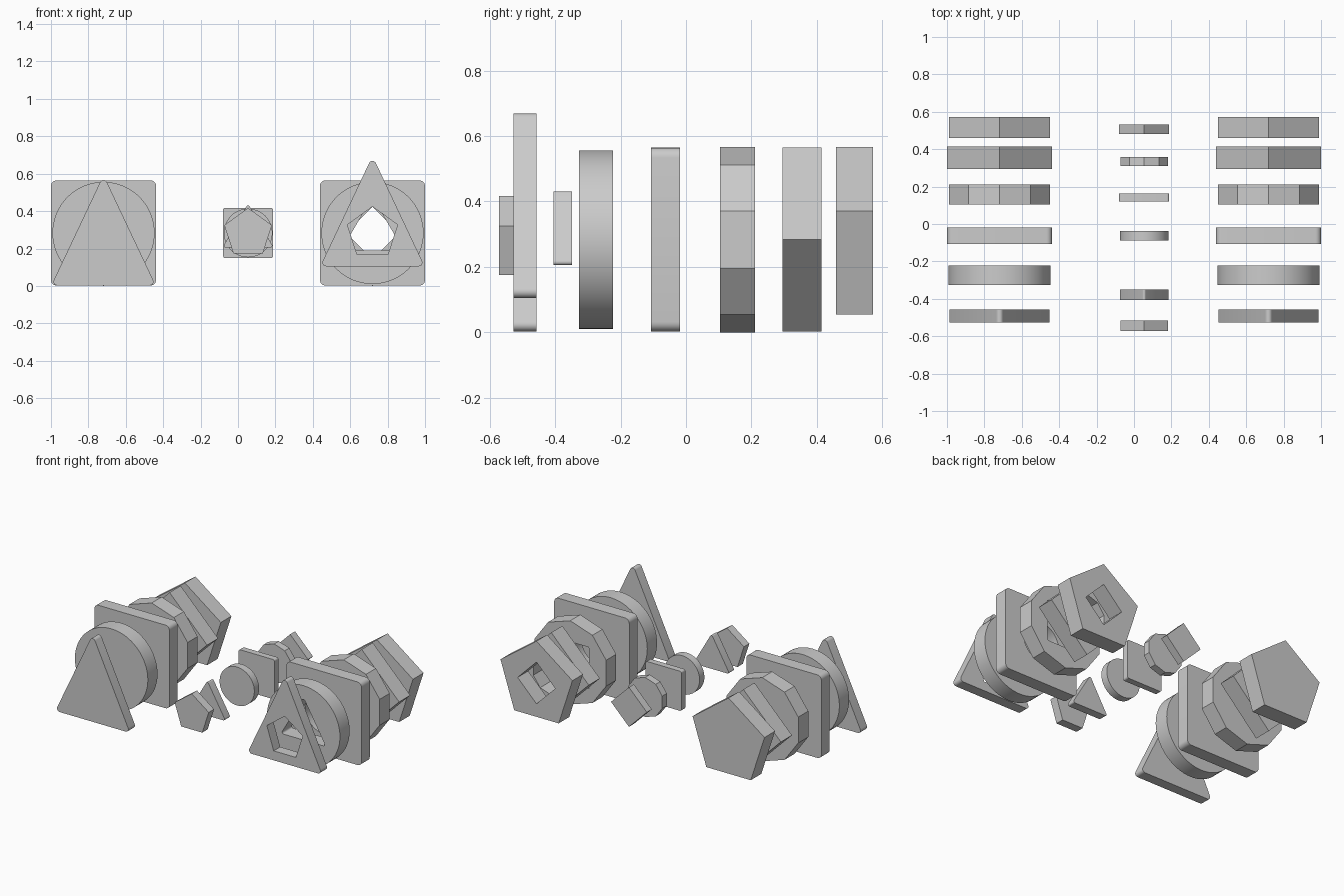
import bpy
from math import sin, cos, tan, pi
from mathutils import Vector

if "Cube" in bpy.data.objects:
    bpy.data.objects.remove(bpy.data.objects["Cube"])

CZ = 0.283  # shared centre height


def regular(n, r):
    """Regular polygon with one corner pointing up."""
    return [Vector((r * sin(2 * pi * i / n), r * cos(2 * pi * i / n))) for i in range(n)]


def rounded(pts, r, steps=6):
    """Round every corner of a convex polygon with radius r."""
    out, n = [], len(pts)
    for i, p in enumerate(pts):
        a = (pts[i - 1] - p).normalized()
        b = (pts[(i + 1) % n] - p).normalized()
        half = a.angle(b) / 2
        c = p + (a + b).normalized() * (r / sin(half))
        start = p + a * (r / tan(half)) - c
        end = p + b * (r / tan(half)) - c
        sweep = pi - 2 * half
        for k in range(steps + 1):
            t = k / steps
            out.append(c + (start * sin((1 - t) * sweep) + end * sin(t * sweep)) / sin(sweep))
    return out


def square(h, r):
    return rounded([Vector(p) for p in ((-h, -h), (-h, h), (h, h), (h, -h))], r)


def triangle(half, bottom, top, r):
    return rounded([Vector((-half, bottom)), Vector((0, top)), Vector((half, bottom))], r)


def plate(name, outline, x, y0, y1, hole=None, dz=0.0):
    """Upright plate from y0 to y1, optionally with a hole through it."""
    cu = bpy.data.curves.new(name, 'CURVE')
    cu.dimensions = '2D'
    cu.fill_mode = 'BOTH'
    cu.extrude = (y1 - y0) / 2
    loops = [[p + Vector((0, dz)) for p in outline]] + ([hole] if hole else [])
    for pts in loops:
        s = cu.splines.new('POLY')
        s.points.add(len(pts) - 1)
        for sp, p in zip(s.points, pts):
            sp.co = (p.x, p.y, 0, 1)
        s.use_cyclic_u = True
    ob = bpy.data.objects.new(name, cu)
    ob.location = (x, (y0 + y1) / 2, CZ)
    ob.rotation_euler = (pi / 2, 0, 0)
    bpy.context.collection.objects.link(ob)
    bpy.ops.object.select_all(action='DESELECT')
    bpy.context.view_layer.objects.active = ob
    ob.select_set(True)
    bpy.ops.object.convert(target='MESH')
    bpy.ops.object.shade_smooth_by_angle(angle=0.4)


# Large plates: name, outline, y range, hole outline, lift of the holed copy
large = [
    ("triangle", triangle(0.279, -0.28, 0.31, 0.02), -0.527, -0.457, regular(5, 0.141), 0.102),
    ("disc", regular(64, 0.273), -0.327, -0.223, triangle(0.168, -0.095, 0.192, 0.012), 0),
    ("square", square(0.281, 0.03), -0.107, -0.019, regular(48, 0.138), 0),
    ("decagon", regular(10, 0.283), 0.104, 0.211, square(0.141, 0.01), 0),
    ("diamond", regular(4, 0.281), 0.295, 0.414, regular(10, 0.141), 0),
    ("pentagon", regular(5, 0.283), 0.459, 0.572, regular(4, 0.141), 0),
]
for name, outline, y0, y1, hole, lift in large:
    plate("solid_" + name, outline, -0.719, y0, y1)
    plate("holed_" + name, outline, 0.719, y0, y1, hole, lift)

# Small pieces that match the holes
small = [
    ("pentagon", regular(5, 0.134), -0.572, -0.515),
    ("triangle", triangle(0.137, -0.078, 0.157, 0.01), -0.405, -0.349),
    ("disc", regular(48, 0.13), -0.088, -0.037),
    ("square", square(0.134, 0.012), 0.121, 0.163),
    ("decagon", regular(10, 0.134), 0.31, 0.359),
    ("diamond", regular(4, 0.134), 0.48, 0.533),
]
for name, outline, y0, y1 in small:
    plate("small_" + name, outline, 0.054, y0, y1)
